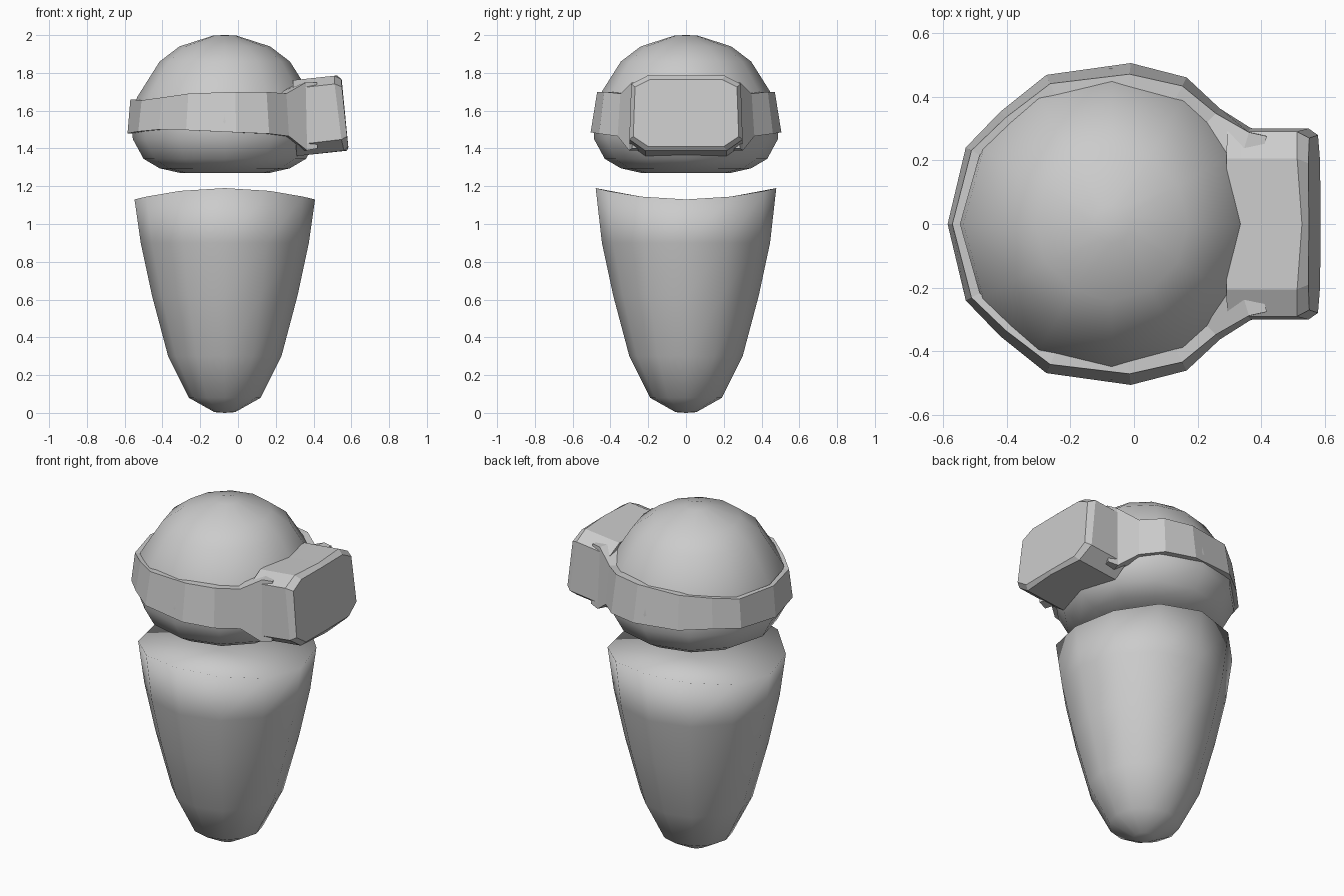
import bpy, bmesh
from math import cos, sin, pi

if "Cube" in bpy.data.objects:
    bpy.data.objects.remove(bpy.data.objects["Cube"])

CX = -0.07  # shared axis of head and body
SEG = 12


def finish(name, bm, smooth=False):
    bmesh.ops.recalc_face_normals(bm, faces=bm.faces)
    for f in bm.faces:
        f.smooth = smooth
    me = bpy.data.meshes.new(name)
    bm.to_mesh(me)
    bm.free()
    ob = bpy.data.objects.new(name, me)
    bpy.context.collection.objects.link(ob)
    return ob


def bridge(bm, rings):
    for a, b in zip(rings, rings[1:]):
        n = len(a)
        for i in range(n):
            j = (i + 1) % n
            bm.faces.new((a[i], a[j], b[j], b[i]))


def cap_fan(bm, ring, point):
    c = bm.verts.new(point)
    for i in range(len(ring)):
        bm.faces.new((ring[i], ring[(i + 1) % len(ring)], c))


def lathe(name, profile, bottom, top, saddle=0.0):
    """Revolve (radius, z); the widest rim can be bent into a saddle."""
    bm = bmesh.new()
    rings = []
    for k, (r, z) in enumerate(profile):
        s = saddle if k == len(profile) - 1 else 0
        rings.append([bm.verts.new((CX + r * cos(2 * pi * i / SEG),
                                    r * sin(2 * pi * i / SEG),
                                    z - s * cos(4 * pi * i / SEG)))
                      for i in range(SEG)])
    bridge(bm, rings)
    cap_fan(bm, rings[0], (CX, 0, bottom))
    cap_fan(bm, rings[-1], (CX, 0, top))
    return finish(name, bm, True)


# Tapered body with a dished, saddle-shaped top
lathe("body", [(0.055, 0.004), (0.19, 0.08), (0.30, 0.30), (0.385, 0.62),
               (0.445, 0.90), (0.478, 1.16)], 0.0, 1.10, 0.03)

# Domed head with flat underside
lathe("head", [(0.235, 1.27), (0.345, 1.295), (0.43, 1.345), (0.487, 1.45), (0.49, 1.54),
               (0.465, 1.67), (0.345, 1.86), (0.24, 1.94), (0.06, 1.998)],
      1.27, 2.0)

# Head strap: outer lower x, y, top z, bottom z, top inset, inner inset
stations = [(-0.585, 0.0, 1.66, 1.48, 0.015, 0.04),
            (-0.528, 0.24, 1.655, 1.49, 0.02, 0.05),
            (-0.42, 0.352, 1.67, 1.50, 0.025, 0.06),
            (-0.275, 0.468, 1.69, 1.497, 0.03, 0.08),
            (-0.01, 0.505, 1.70, 1.485, 0.035, 0.09),
            (0.165, 0.46, 1.70, 1.478, 0.03, 0.09),
            (0.27, 0.362, 1.69, 1.465, 0.02, 0.10),
            (0.365, 0.302, 1.75, 1.39, 0.015, 0.12),
            (0.42, 0.285, 1.75, 1.40, 0.01, 0.12)]
bm = bmesh.new()
sections = []
path = [(s, -1) for s in reversed(stations)] + [(s, 1) for s in stations[1:]]
for k, ((x, y, zt, zb, ti, ii), side) in enumerate(path):
    # inset direction: toward the axis around the head, sideways at the visor
    dx, dy = (CX - x, -y) if x < 0.3 else (-0.3, -1)
    d = (dx * dx + dy * dy) ** 0.5
    dx, dy = dx / d, dy / d
    sections.append([bm.verts.new((x + dx * o, side * (y + dy * o), z))
                     for o, z in ((0, zb), (ti, zt), (ii, zt), (ii, zb))])
bridge(bm, sections)
bm.faces.new(sections[0])
bm.faces.new(sections[-1])
finish("head_strap", bm)

# Visor box: chamfered cross-sections lofted forward and leaning back
bm = bmesh.new()
half = [(0.0, 1.0), (0.205, 1.0), (0.29, 0.89), (0.30, 0.15), (0.215, 0.0), (0.0, 0.0)]
outline = half + [(-y, t) for y, t in reversed(half[1:-1])]
rings = []
for xt, zt, xb, zb, sy, bow in ((0.29, 1.762, 0.31, 1.36, 1.0, 0),
                                (0.335, 1.766, 0.36, 1.365, 1.0, 0),
                                (0.505, 1.785, 0.555, 1.388, 1.0, 0.022),
                                (0.546, 1.765, 0.583, 1.41, 0.93, 0.003)):
    rings.append([bm.verts.new((xb + (xt - xb) * t + bow * (1 - abs(y) / 0.3),
                                y * sy, zb + (zt - zb) * t))
                  for y, t in outline])
bridge(bm, rings)
bm.faces.new(rings[0])
bm.faces.new(rings[-1])
finish("visor", bm)
